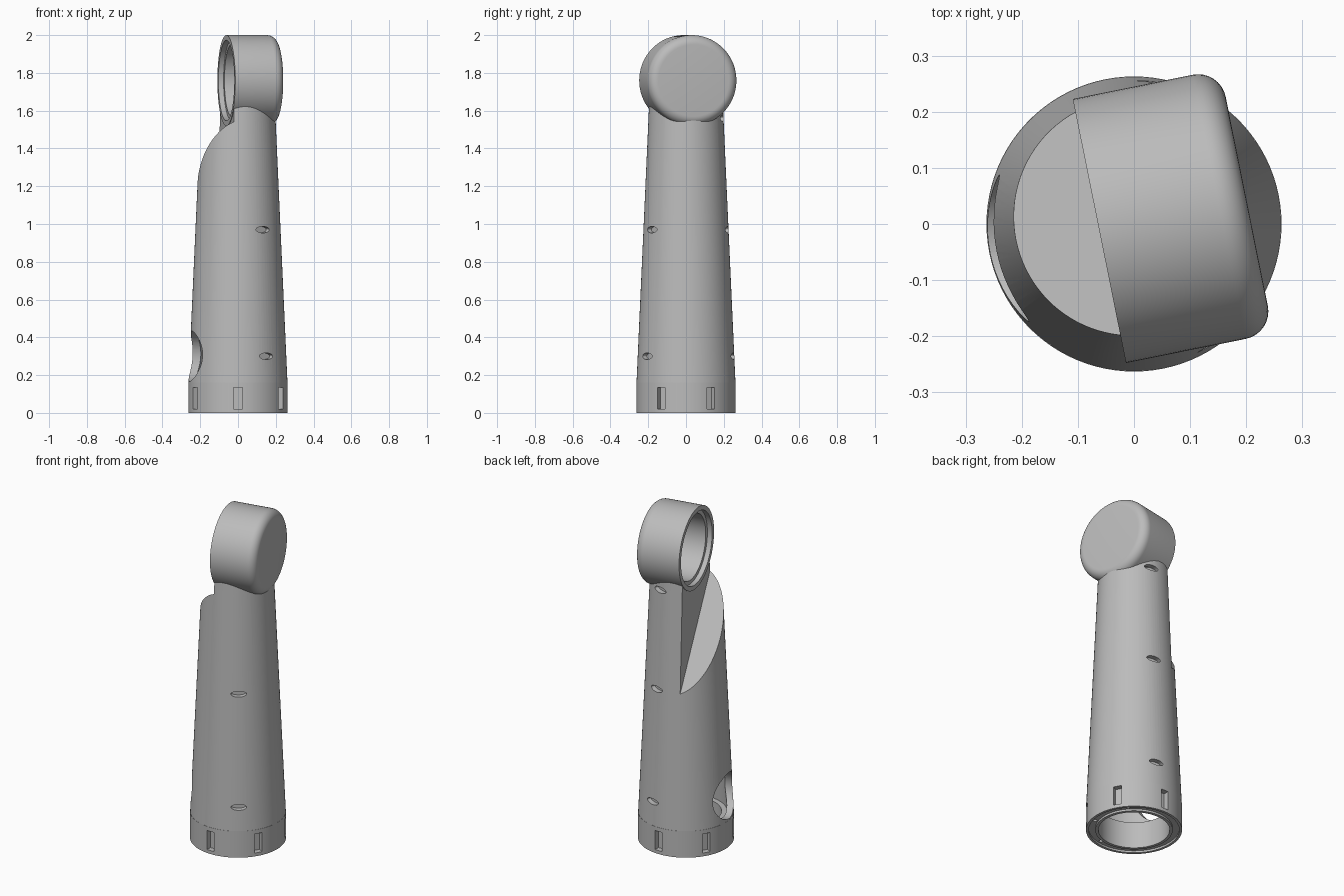
import bpy, bmesh, math
from mathutils import Matrix, Vector

cube = bpy.data.objects.get("Cube")
if cube:
    bpy.data.objects.remove(cube, do_unlink=True)

grey = bpy.data.materials.new("light_grey")
grey.use_nodes = True
colour = (0.5, 0.5, 0.5, 1)
grey.diffuse_color = colour
grey.node_tree.nodes["Principled BSDF"].inputs["Base Color"].default_value = colour

YAW = math.radians(11.4)          # heading of the head's axis
TURN = Matrix.Rotation(YAW, 4, 'Z')
TO_X = Matrix.Rotation(math.pi / 2, 4, 'Y')
HEAD = Matrix.Translation((0, 0, 1.76)) @ TURN @ TO_X


def finish(name, bm, matrix=Matrix()):
    bm.transform(matrix)
    bmesh.ops.recalc_face_normals(bm, faces=bm.faces)
    mesh = bpy.data.meshes.new(name)
    bm.to_mesh(mesh)
    bm.free()
    obj = bpy.data.objects.new(name, mesh)
    mesh.materials.append(grey)
    bpy.context.collection.objects.link(obj)
    return obj


def lathe(name, profile, matrix=Matrix(), steps=96):
    bm = bmesh.new()
    verts = [bm.verts.new((r, 0, z)) for r, z in profile]
    edges = [bm.edges.new(pair) for pair in zip(verts, verts[1:] + verts[:1])]
    bmesh.ops.spin(bm, geom=verts + edges, axis=(0, 0, 1), cent=(0, 0, 0),
                   angle=2 * math.pi, steps=steps, use_duplicate=False)
    bmesh.ops.remove_doubles(bm, verts=bm.verts, dist=1e-5)
    bmesh.ops.dissolve_degenerate(bm, edges=bm.edges, dist=1e-6)
    return finish(name, bm, matrix)


def cylinder(radius, start, end, matrix, segments=48):
    bm = bmesh.new()
    bmesh.ops.create_cone(bm, cap_ends=True, segments=segments,
                          radius1=radius, radius2=radius, depth=end - start)
    bmesh.ops.translate(bm, verts=bm.verts, vec=(0, 0, (start + end) / 2))
    return finish("cutter", bm, matrix)


def box(size, matrix):
    bm = bmesh.new()
    bmesh.ops.create_cube(bm, size=1)
    bmesh.ops.scale(bm, verts=bm.verts, vec=Vector(size))
    return finish("cutter", bm, matrix)


def cut(target, cutter):
    mod = target.modifiers.new("cut", 'BOOLEAN')
    mod.operation = 'DIFFERENCE'
    mod.solver = 'EXACT'
    mod.object = cutter
    cutter.hide_render = True
    bpy.context.view_layer.objects.active = target
    bpy.ops.object.modifier_apply(modifier=mod.name)
    bpy.data.objects.remove(cutter, do_unlink=True)


def radial(degrees, z):
    """Frame whose local z points outward at the given heading and height."""
    return (Matrix.Translation((0, 0, z))
            @ Matrix.Rotation(math.radians(degrees), 4, 'Z') @ TO_X)


def cone_radius(z):
    return 0.262 - 0.0453 * (z - 0.16)


# Base ring with an underside groove
base = lathe("base_ring", [
    (0.195, 0), (0.212, 0), (0.212, 0.012), (0.248, 0.012), (0.248, 0),
    (0.263, 0), (0.263, 0.16), (0.195, 0.16)])
for i in range(6):
    angle = 30 + 60 * i
    cut(base, box((0.115, 0.046, 0.06), radial(angle, 0.078)
                  @ Matrix.Translation((0, 0, 0.26))))
    spot = Matrix.Rotation(math.radians(angle + 12), 4, 'Z') \
        @ Matrix.Translation((0.23, 0, 0))
    cut(base, cylinder(0.011, -0.02, 0.05, spot, 16))

# Hollow tapering arm
arm = lathe("tapered_arm", [
    (0, 0.9), (0.195, 0.9), (0.225, 0.16), (cone_radius(0.16), 0.16),
    (cone_radius(1.75), 1.75), (0, 1.75)])

# Sloping shoulder in front of the open end of the head
bm = bmesh.new()
bmesh.ops.create_cube(bm, size=1)
for v in bm.verts:
    v.co.x = -0.06 if v.co.x > 0 else -0.5
    v.co.y *= 0.8
    v.co.z = 2.2 if v.co.z > 0 else 1.275 - 1.4 * v.co.y
cut(arm, finish("cutter", bm, TURN))

# Clear the bore, the cable opening and the screw pockets
cut(arm, cylinder(0.215, -0.2, 0.14, HEAD, 96))
cut(arm, cylinder(0.133, 0.05, 0.4, radial(191.4, 0.3), 64))
for heading in (-54, 79):
    for z in (0.3, 0.97, 1.56):
        r = cone_radius(z)
        flat = Matrix.Diagonal((0.4, 1, 1, 1))
        cut(arm, cylinder(0.043, r - 0.03, r + 0.05, radial(heading, z) @ flat, 32))
cut(arm, cylinder(0.032, 0.15, 0.3, radial(-97, 1.47), 32))

# Cup-shaped head with a stepped rim and rounded closed end
fillet = [(0.19 + 0.05 * math.cos(a), 0.155 + 0.05 * math.sin(a))
          for a in (math.pi / 2 * i / 8 for i in range(9))]
head = lathe("head_housing", [
    (0, 0.12), (0.19, 0.12), (0.19, -0.035), (0.213, -0.035),
    (0.213, -0.063), (0.24, -0.063)] + fillet + [(0, 0.205)], HEAD)

for obj in (base, arm, head):
    bpy.ops.object.select_all(action='DESELECT')
    obj.select_set(True)
    bpy.context.view_layer.objects.active = obj
    bpy.ops.object.shade_smooth_by_angle(angle=math.radians(30))
